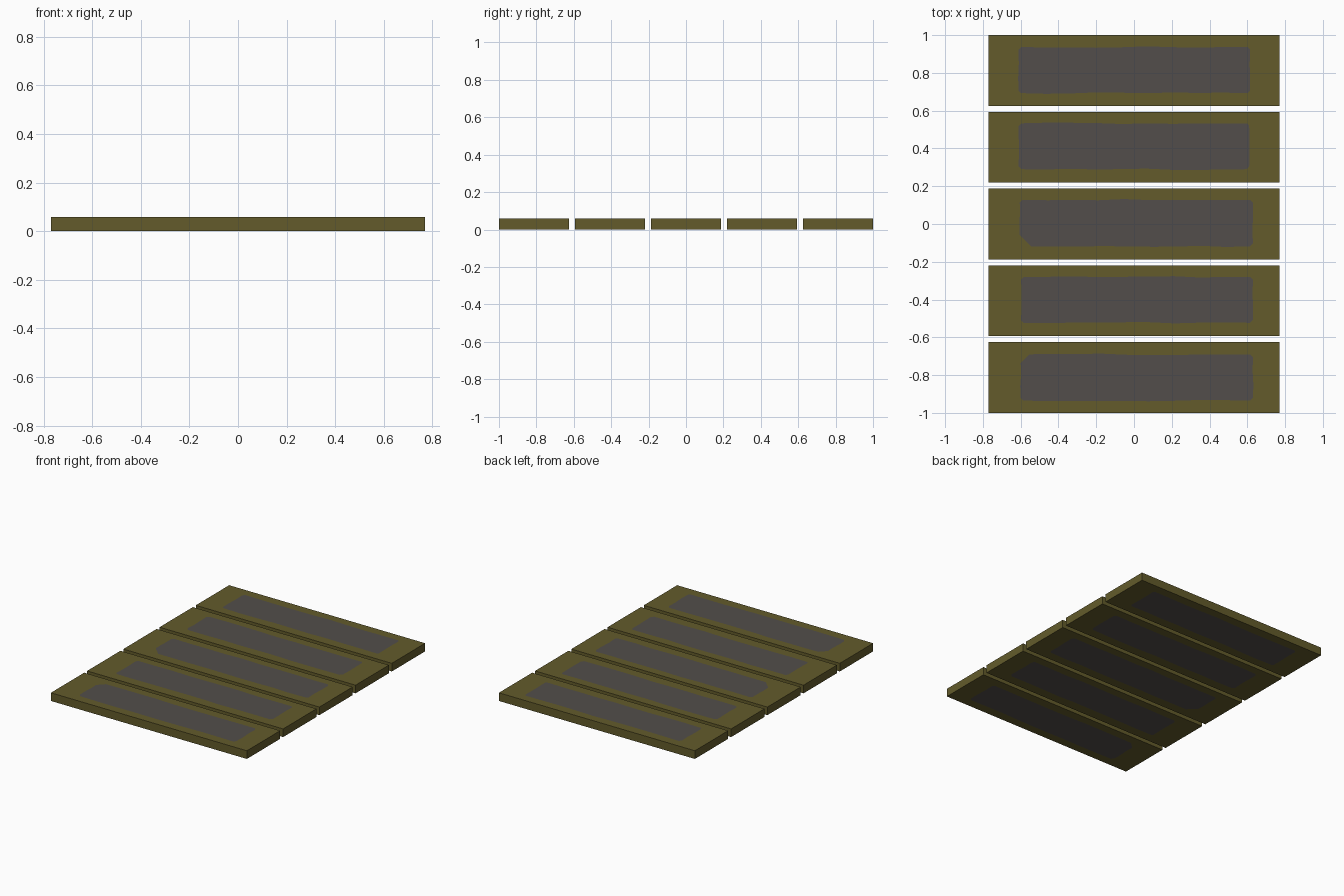
import bpy, bmesh, random

if "Cube" in bpy.data.objects:
    bpy.data.objects.remove(bpy.data.objects["Cube"])

random.seed(4)
X, HALF_W, PITCH, H = 0.77, 0.187, 0.4065, 0.058


def material(name, rgb):
    m = bpy.data.materials.new(name)
    m.diffuse_color = (*rgb, 1)
    m.use_nodes = True
    m.node_tree.nodes["Principled BSDF"].inputs["Base Color"].default_value = m.diffuse_color
    return m


olive = material("olive wood", (0.125, 0.105, 0.024))
grey = material("worn grey", (0.084, 0.076, 0.069))


def worn_outline(x0, x1, y0, y1, chamfers):
    """Four slightly uneven sides, counter-clockwise, with chamfered corners."""
    c = chamfers  # lower left, lower right, upper right, upper left
    ends = [((x0 + c[0], y0), (x1 - c[1], y0), 9), ((x1, y0 + c[1]), (x1, y1 - c[2]), 3),
            ((x1 - c[2], y1), (x0 + c[3], y1), 9), ((x0, y1 - c[3]), (x0, y0 + c[0]), 3)]
    sides = []
    for a, b, n in ends:
        pts = []
        for i in range(n + 1):
            t = i / n
            j = random.uniform(-0.004, 0.004) if 0 < i < n else 0
            x, y = a[0] + (b[0] - a[0]) * t, a[1] + (b[1] - a[1]) * t
            pts.append((x, y + j) if n == 9 else (x + j, y))
        sides.append(pts)
    return sides


def plank(name, yc, rect, chamfers):
    bm = bmesh.new()
    sides = worn_outline(*rect, chamfers)
    corners = [(-X, yc - HALF_W), (X, yc - HALF_W), (X, yc + HALF_W), (-X, yc + HALF_W)]
    rims = []
    # Worn patch cut into both broad faces
    for z in (H, 0):
        rim = [bm.verts.new((x, y, z)) for x, y in corners]
        inner = [[bm.verts.new((x, y, z)) for x, y in s] for s in sides]
        patch = bm.faces.new([v for s in inner for v in s])
        patch.material_index = 1
        for i in range(4):
            bm.faces.new([rim[i], rim[(i + 1) % 4]] + inner[i][::-1])
            bm.faces.new([rim[i], inner[i][0], inner[i - 1][-1]])
        rims.append(rim)
    # Plank edges
    top, low = rims
    for i in range(4):
        k = (i + 1) % 4
        bm.faces.new([low[i], low[k], top[k], top[i]])
    bmesh.ops.recalc_face_normals(bm, faces=bm.faces[:])
    mesh = bpy.data.meshes.new(name)
    bm.to_mesh(mesh)
    bm.free()
    mesh.materials.append(olive)
    mesh.materials.append(grey)
    bpy.context.collection.objects.link(bpy.data.objects.new(name, mesh))


# Patch bounds (x0, x1, y0, y1) and corner chamfers, front to back
patches = [((-0.60, 0.63, -0.935, -0.69), (0.015, 0.015, 0.015, 0.045)),
           ((-0.598, 0.63, -0.523, -0.28), (0.012, 0.015, 0.015, 0.015)),
           ((-0.605, 0.63, -0.118, 0.128), (0.06, 0.015, 0.015, 0.015)),
           ((-0.612, 0.61, 0.29, 0.533), (0.015, 0.015, 0.012, 0.015)),
           ((-0.612, 0.615, 0.693, 0.937), (0.012, 0.012, 0.012, 0.015))]
for i, (rect, ch) in enumerate(patches):
    plank(f"plank_{i + 1}", (i - 2) * PITCH, rect, ch)
